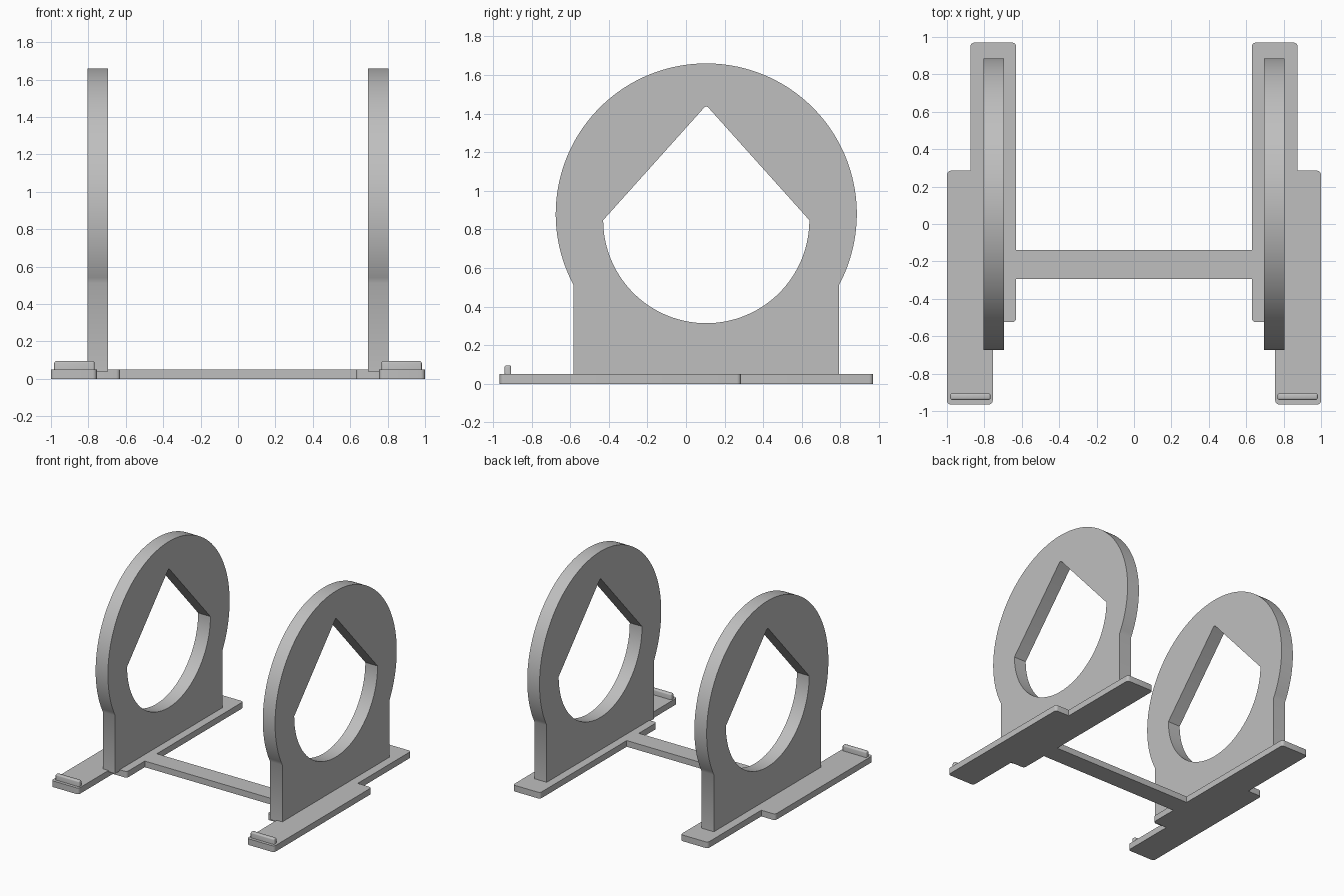
import bpy
import bmesh
from math import sin, cos, pi, atan2, radians
from mathutils import Vector

cube = bpy.data.objects.get("Cube")
if cube:
    bpy.data.objects.remove(cube, do_unlink=True)

grey = bpy.data.materials.new("light_grey")
grey.use_nodes = True
colour = (0.52, 0.52, 0.52, 1)
grey.diffuse_color = colour
grey.node_tree.nodes["Principled BSDF"].inputs["Base Color"].default_value = colour


def arc(cy, cz, r, start, end, steps):
    """Points along an arc, ends included."""
    angles = [start + (end - start) * i / steps for i in range(steps + 1)]
    return [(cy + r * cos(a), cz + r * sin(a)) for a in angles]


def rounded(corners, r, steps=5):
    """Turn (u, v, is_round) corners into an outline with filleted corners."""
    points = []
    for i, (u, v, is_round) in enumerate(corners):
        here = Vector((u, v))
        if not is_round:
            points.append((u, v))
            continue
        before = (Vector(corners[i - 1][:2]) - here).normalized()
        after = (Vector(corners[(i + 1) % len(corners)][:2]) - here).normalized()
        centre = here + (before + after) * r
        for k in range(steps + 1):
            t = k / steps * pi / 2
            points.append(tuple(centre - after * r * cos(t) - before * r * sin(t)))
    return points


def extrude_outlines(name, loops, place, offset):
    """Fill closed outlines (later ones are holes) and extrude them."""
    bm = bmesh.new()
    edges = []
    for loop in loops:
        verts = [bm.verts.new(place(u, v)) for u, v in loop]
        edges += [bm.edges.new((verts[i - 1], verts[i])) for i in range(len(verts))]
    bmesh.ops.triangle_fill(bm, edges=edges, use_beauty=True)
    result = bmesh.ops.extrude_face_region(bm, geom=bm.faces[:])
    moved = [g for g in result["geom"] if isinstance(g, bmesh.types.BMVert)]
    bmesh.ops.translate(bm, verts=moved, vec=offset)
    bmesh.ops.recalc_face_normals(bm, faces=bm.faces[:])
    bmesh.ops.dissolve_limit(bm, angle_limit=0.001, verts=bm.verts[:], edges=bm.edges[:])
    return finish(name, bm)


def finish(name, bm):
    mesh = bpy.data.meshes.new(name)
    bm.to_mesh(mesh)
    bm.free()
    mesh.materials.append(grey)
    obj = bpy.data.objects.new(name, mesh)
    bpy.context.collection.objects.link(obj)
    bpy.ops.object.select_all(action='DESELECT')
    obj.select_set(True)
    bpy.context.view_layer.objects.active = obj
    bpy.ops.object.shade_smooth_by_angle(angle=radians(30))
    return obj


# Flat base: two stepped feet joined by a crossbar
half = [
    (0.63, -0.295, False), (0.63, -0.525, True), (0.755, -0.525, False),
    (0.755, -0.965, True), (1, -0.965, True), (1, 0.285, True),
    (0.875, 0.285, False), (0.875, 0.97, True), (0.63, 0.97, True),
    (0.63, -0.14, False),
]
outline = half + [(-x, y, r) for x, y, r in reversed(half)]
extrude_outlines("base", [rounded(outline, 0.022)],
                 lambda x, y: (x, y, 0), (0, 0, 0.05))

# Upright ring: disc on a straight neck, with a round hole peaked at the top
mid, disc_z, disc_r, foot = 0.105, 0.88, 0.78, 0.04
neck = 0.6875
join = -atan2((disc_r ** 2 - neck ** 2) ** 0.5, neck)
ring = [(mid - neck, foot), (mid + neck, foot)]
ring += arc(mid, disc_z, disc_r, join, pi - join, 96)

hole = arc(mid, 0.848, 0.534, pi, 2 * pi, 64)
hole += [(mid + 0.01, 1.432), (mid, 1.437), (mid - 0.01, 1.432)]

for side, label in ((1, "left"), (-1, "right")):
    extrude_outlines(label + "_ring", [ring, hole],
                     lambda y, z: (side * 0.75 - 0.055, y, z), (0.11, 0, 0))

    # Small raised lip near the front end of each foot
    bm = bmesh.new()
    bmesh.ops.create_cube(bm, size=1)
    bmesh.ops.scale(bm, vec=(0.215, 0.035, 0.055), verts=bm.verts[:])
    bmesh.ops.translate(bm, vec=(side * 0.875, -0.923, 0.0675), verts=bm.verts[:])
    bmesh.ops.bevel(bm, geom=[e for e in bm.edges if max(v.co.z for v in e.verts) > 0.09],
                    offset=0.01, segments=3, profile=0.5, affect='EDGES')
    finish(label + "_lip", bm)
